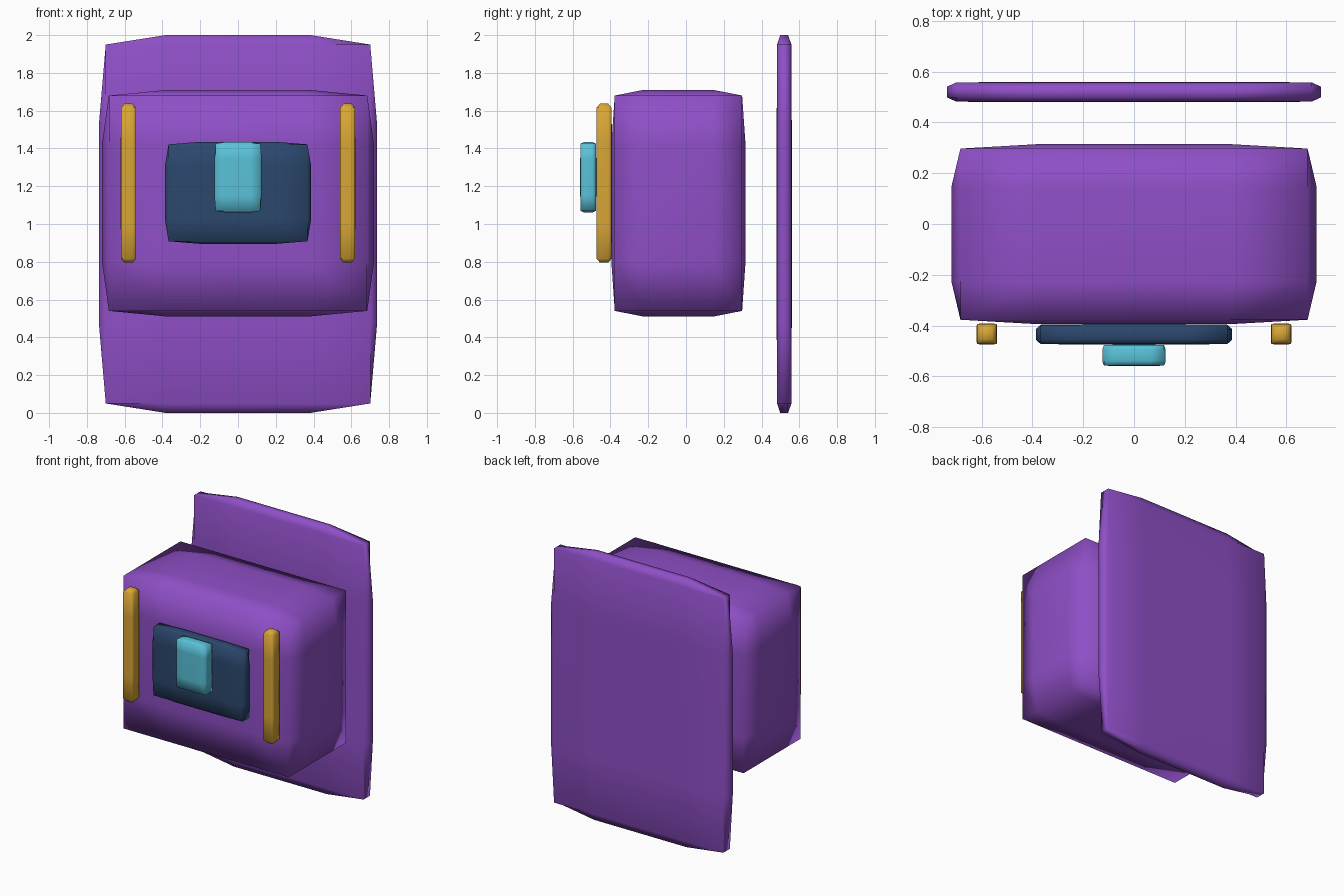
import bpy, bmesh

if "Cube" in bpy.data.objects:
    bpy.data.objects.remove(bpy.data.objects["Cube"])

def material(name, rgb):
    m = bpy.data.materials.new(name)
    lin = [(c / 12.92 if c <= 0.04045 else ((c + 0.055) / 1.055) ** 2.4) for c in rgb]
    m.diffuse_color = (*lin, 1)
    m.use_nodes = True
    m.node_tree.nodes["Principled BSDF"].inputs["Base Color"].default_value = m.diffuse_color
    return m

purple = material("purple_fabric", (0.56, 0.31, 0.78))
navy = material("navy_fabric", (0.17, 0.28, 0.43))
cyan = material("cyan_patch", (0.35, 0.76, 0.85))
gold = material("gold_strap", (0.85, 0.65, 0.21))

def cushion(name, lo, hi, mat):
    """Padded box: straight rim edges, each face swelling to a flat middle."""
    bm = bmesh.new()
    bmesh.ops.create_cube(bm, size=2)
    bmesh.ops.subdivide_edges(bm, edges=bm.edges[:], cuts=2, use_grid_fill=True)
    for v in bm.verts:
        outer = [abs(c) > 0.9 for c in v.co]
        rim = 1.0 if sum(outer) == 1 else 0.95
        for i in range(3):
            v.co[i] = (1 if v.co[i] > 0 else -1) * (rim if outer[i] else 0.52)
    for v in bm.verts:
        for i in range(3):
            v.co[i] = (lo[i] + hi[i]) / 2 + v.co[i] * (hi[i] - lo[i]) / 2
    bmesh.ops.recalc_face_normals(bm, faces=bm.faces[:])
    for f in bm.faces:
        f.smooth = True
    me = bpy.data.meshes.new(name)
    bm.to_mesh(me)
    bm.free()
    me.materials.append(mat)
    ob = bpy.data.objects.new(name, me)
    bpy.context.collection.objects.link(ob)
    return ob

# tall back panel and main bag body
cushion("back_panel", (-0.737, 0.48, 0), (0.737, 0.56, 2), purple)
cushion("bag_body", (-0.72, -0.395, 0.51), (0.72, 0.315, 1.71), purple)
# front pocket and its flap patch
cushion("front_pocket", (-0.387, -0.475, 0.895), (0.387, -0.395, 1.435), navy)
cushion("pocket_patch", (-0.125, -0.56, 1.06), (0.125, -0.475, 1.435), cyan)
# pair of vertical straps
for side, x in (("left", -0.58), ("right", 0.58)):
    cushion(side + "_strap", (x - 0.041, -0.475, 0.795), (x + 0.041, -0.392, 1.637), gold)
